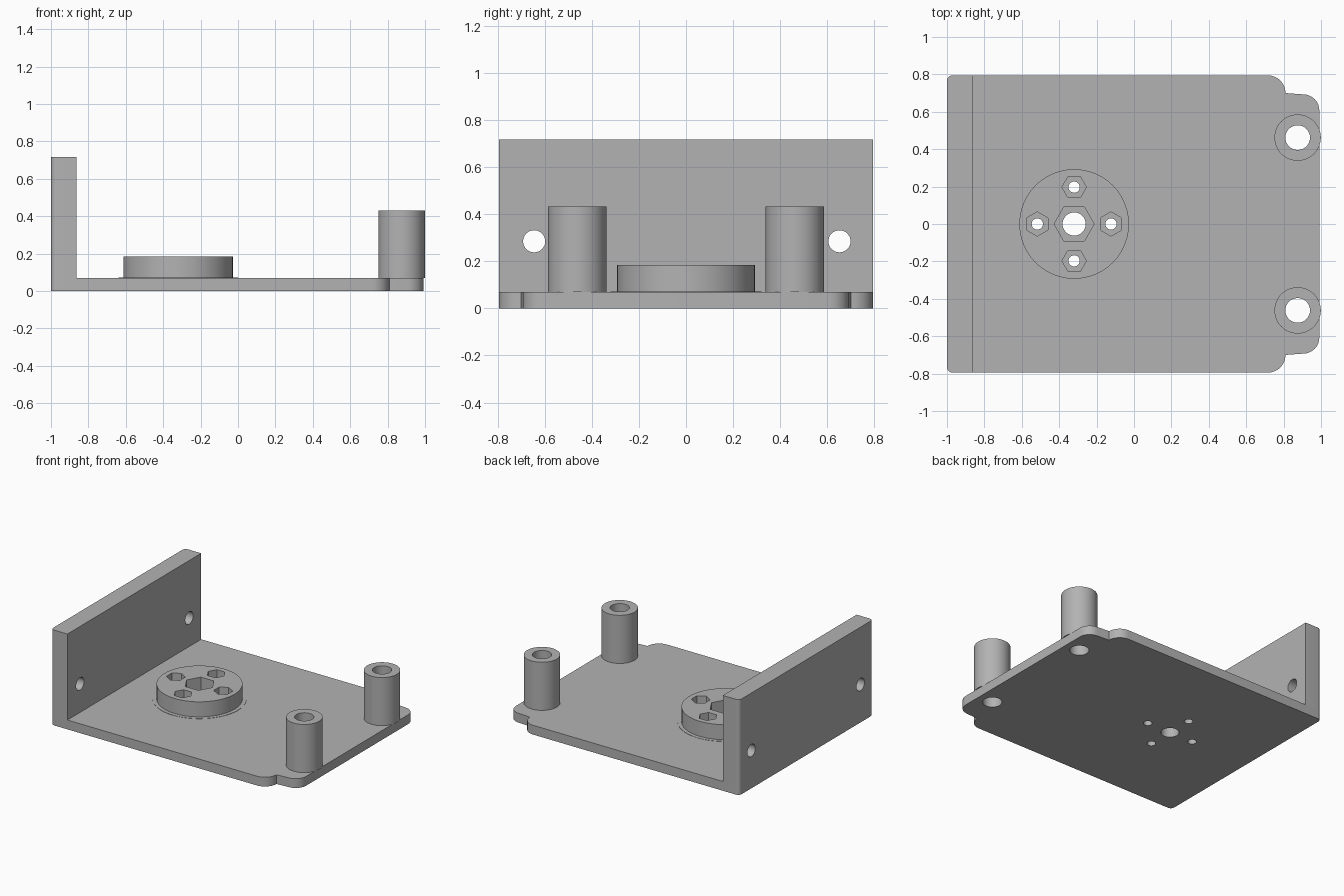
import bpy, bmesh, math

if "Cube" in bpy.data.objects:
    bpy.data.objects.remove(bpy.data.objects["Cube"])

grey = bpy.data.materials.new("grey plastic")
grey.diffuse_color = (0.45, 0.45, 0.45, 1)
grey.use_nodes = True
grey.node_tree.nodes["Principled BSDF"].inputs["Base Color"].default_value = grey.diffuse_color

PLATE_TOP, WALL_TOP, HUB_TOP, POST_TOP = 0.07, 0.717, 0.185, 0.432
HUB_X, POST_X = -0.32, 0.875


def arc(cx, cy, r, start, end, n=8):
    """Points on an arc, angles in degrees."""
    return [(cx + r * math.cos(math.radians(start + (end - start) * i / n)),
             cy + r * math.sin(math.radians(start + (end - start) * i / n)))
            for i in range(n + 1)]


def prism(name, outline, z0, z1):
    """Extrude a closed counter-clockwise outline from z0 to z1."""
    bm = bmesh.new()
    face = bm.faces.new([bm.verts.new((x, y, z0)) for x, y in outline])
    out = bmesh.ops.extrude_face_region(bm, geom=[face])
    for v in out["geom"]:
        if isinstance(v, bmesh.types.BMVert):
            v.co.z = z1
    bmesh.ops.recalc_face_normals(bm, faces=bm.faces[:])
    mesh = bpy.data.meshes.new(name)
    bm.to_mesh(mesh)
    bm.free()
    mesh.materials.append(grey)
    obj = bpy.data.objects.new(name, mesh)
    bpy.context.collection.objects.link(obj)
    return obj


def polygon(x, y, r, n, turn=0):
    return arc(x, y, r, turn, turn + 360, n)[:-1]


def cut(obj, cutters):
    """Subtract the cutters, then remove them."""
    bpy.context.view_layer.objects.active = obj
    for c in cutters:
        mod = obj.modifiers.new("hole", 'BOOLEAN')
        mod.operation, mod.solver, mod.object = 'DIFFERENCE', 'EXACT', c
        bpy.ops.object.modifier_apply(modifier=mod.name)
        bpy.data.objects.remove(c)


def smooth(obj):
    bpy.ops.object.select_all(action='DESELECT')
    obj.select_set(True)
    bpy.context.view_layer.objects.active = obj
    bpy.ops.object.shade_smooth_by_angle(angle=math.radians(30))


def hole(x, y, r, n=32, turn=0):
    return prism("cutter", polygon(x, y, r, n, turn), -0.5, 1.5)


# Centre hole plus four small ones around it: (x, y, hex turn)
small = [(HUB_X + 0.197 * math.cos(a), 0.197 * math.sin(a), 30 if i % 2 == 0 else 0)
         for i, a in enumerate(k * math.pi / 2 for k in range(4))]
posts = [(POST_X, s * 0.462) for s in (-1, 1)]

# Base plate with stepped, rounded ears
upper = (arc(0.905, 0.607, 0.086, 0, 90) + arc(0.715, 0.7, 0.095, 0, 90)
         + arc(-0.97, 0.765, 0.03, 90, 180))
lower = [(x, -y) for x, y in reversed(upper)]
plate = prism("base_plate", upper + lower, 0, PLATE_TOP)
cut(plate, [hole(HUB_X, 0, 0.062)] + [hole(x, y, 0.03) for x, y, _ in small]
    + [hole(x, y, 0.066) for x, y in posts])
smooth(plate)

# Upright end wall with two cross holes
corner = [(-0.863, 0.795)] + arc(-0.97, 0.765, 0.03, 90, 180)
wall = prism("end_wall", corner + [(x, -y) for x, y in reversed(corner)], 0, WALL_TOP)
cutters = []
for y in (-0.645, 0.652):
    c = prism("cutter", polygon(0, 0, 0.047, 32), -0.3, 0.3)
    c.rotation_euler.y = math.pi / 2
    c.location = (-0.93, y, 0.285)
    cutters.append(c)
cut(wall, cutters)
smooth(wall)

# Round hub with hexagonal pockets
hub = prism("hub", polygon(HUB_X, 0, 0.293, 48), PLATE_TOP, HUB_TOP)
cut(hub, [hole(HUB_X, 0, 0.107, 6)] + [hole(x, y, 0.065, 6, t) for x, y, t in small])
smooth(hub)

# Thin foot ring around the hub
ring = prism("hub_foot", polygon(HUB_X, 0, 0.32, 48), PLATE_TOP - 0.002, PLATE_TOP + 0.002)
cut(ring, [hole(HUB_X, 0, 0.29, 48)])
smooth(ring)

# Hollow standoff posts
for side, (x, y) in zip(("front", "back"), posts):
    post = prism(side + "_post", polygon(x, y, 0.124, 48), PLATE_TOP - 0.001, POST_TOP)
    cut(post, [hole(x, y, 0.066)])
    smooth(post)
